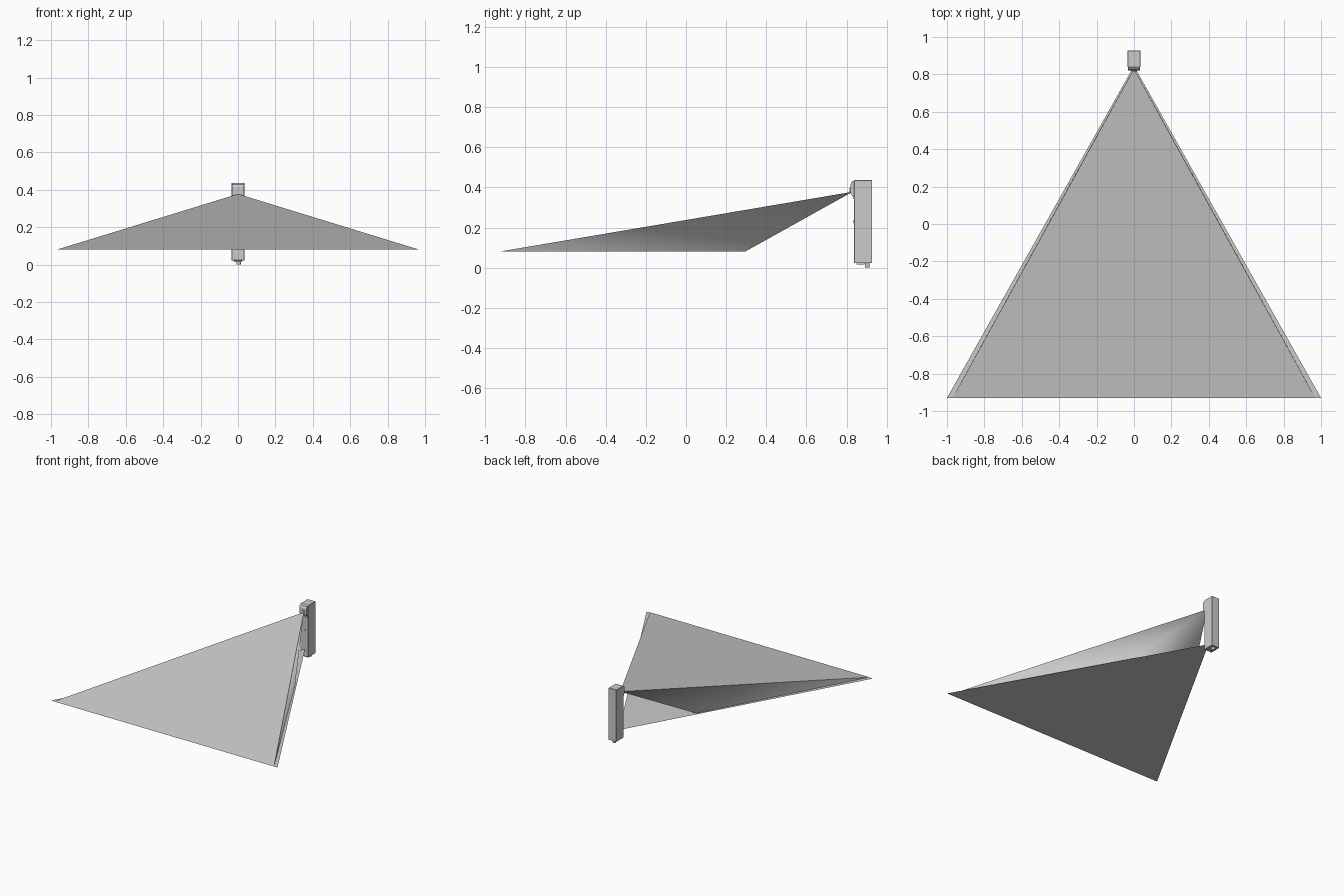
import bpy, math

if "Cube" in bpy.data.objects:
    bpy.data.objects.remove(bpy.data.objects["Cube"])

def mesh_object(name, verts, faces):
    me = bpy.data.meshes.new(name)
    me.from_pydata(verts, [], faces)
    me.update()
    ob = bpy.data.objects.new(name, me)
    bpy.context.collection.objects.link(ob)
    return ob

def extrude_profile(name, profile, half_width):
    # closed (y, z) outline extruded along x
    n = len(profile)
    verts = [(s * half_width, y, z) for s in (-1, 1) for y, z in profile]
    faces = [tuple(range(n)), tuple(reversed(range(n, 2 * n)))]
    faces += [(i, i + n, (i + 1) % n + n, (i + 1) % n) for i in range(n)]
    return mesh_object(name, verts, faces)

def cylinder(name, radius, depth, location, rotation=(0, 0, 0)):
    bpy.ops.mesh.primitive_cylinder_add(vertices=20, radius=radius, depth=depth,
                                        location=location, rotation=rotation)
    ob = bpy.context.object
    ob.name = name
    bpy.ops.object.shade_smooth_by_angle(angle=math.radians(35))
    return ob

GROUND = 0.08

# Flat triangular coverage sheet
mesh_object("coverage_sheet",
            [(-1, -0.93, GROUND - 0.003), (1, -0.93, GROUND - 0.003), (0, 0.845, GROUND - 0.003)],
            [(0, 1, 2)])

# Viewing cone: apex at the lens, cut off by the ground
cone = mesh_object("view_cone",
                   [(0, 0.83, 0.378), (-0.97, -0.93, GROUND), (0.97, -0.93, GROUND),
                    (0.297, 0.295, GROUND), (-0.297, 0.295, GROUND)],
                   [(0, 1, 2), (0, 2, 3), (0, 3, 4), (0, 4, 1)])
for p in cone.data.polygons:
    p.use_smooth = p.index != 0

# Upright housing
body = extrude_profile("housing", [(0.838, 0.022), (0.928, 0.022), (0.928, 0.437), (0.838, 0.437)], 0.035)
bevel = body.modifiers.new("edge", "BEVEL")
bevel.width = 0.002
bevel.segments = 1

# Protruding sensor head with sloped top and curved chin
extrude_profile("sensor_head",
                [(0.84, 0.436), (0.828, 0.43), (0.82, 0.415), (0.82, 0.372),
                 (0.827, 0.36), (0.834, 0.35), (0.84, 0.325)], 0.032)

# Lens and small front button
cylinder("lens", 0.013, 0.012, (0, 0.82, 0.385), (math.pi / 2, 0, 0))
cylinder("front_button", 0.008, 0.006, (0, 0.837, 0.23), (math.pi / 2, 0, 0))

# Base pad and cable gland underneath
extrude_profile("base_pad", [(0.85, 0.015), (0.89, 0.015), (0.89, 0.023), (0.85, 0.023)], 0.022)
cylinder("cable_gland", 0.012, 0.024, (0.003, 0.903, 0.012))
